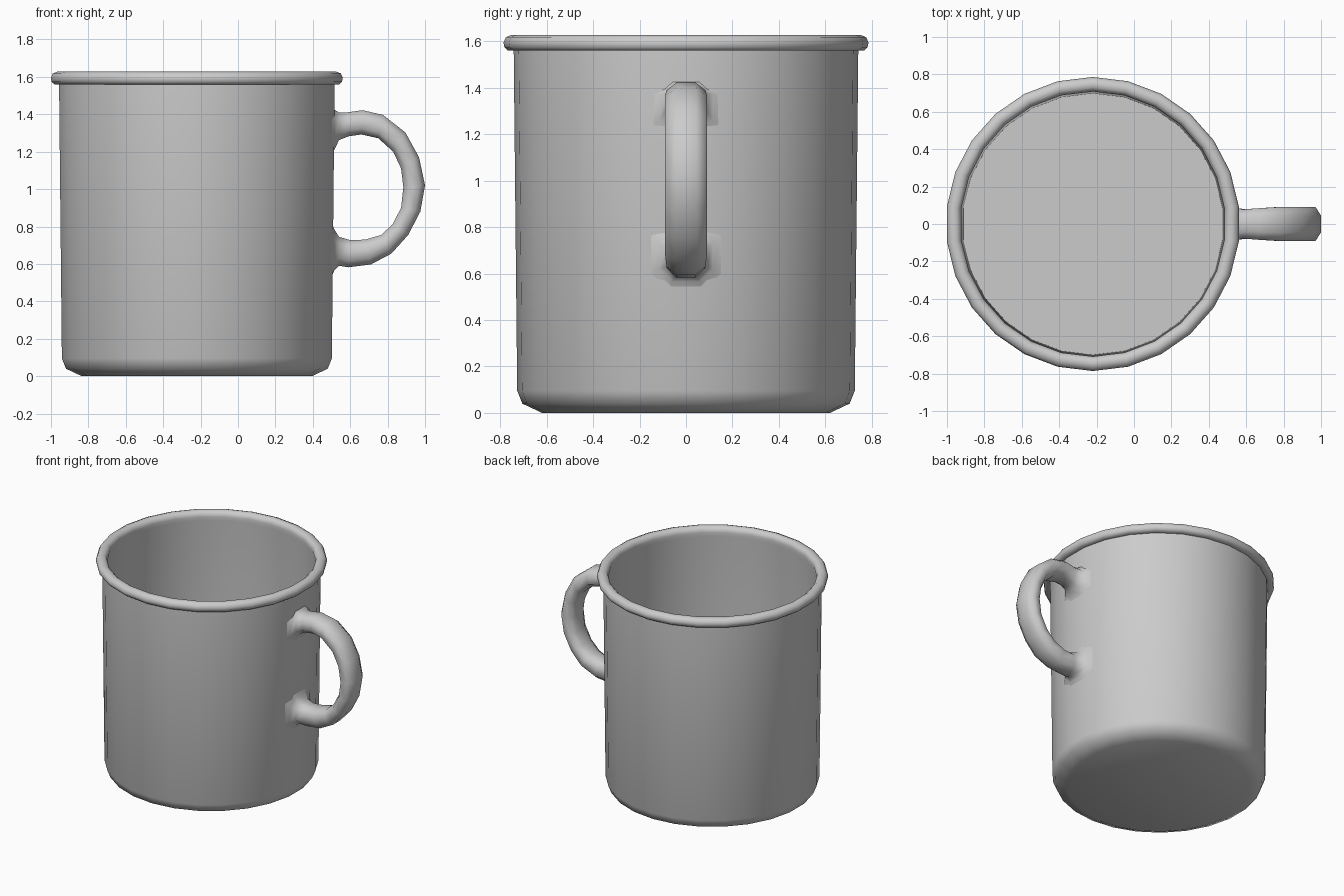
import bpy, bmesh, math
from mathutils import Vector

if "Cube" in bpy.data.objects:
    bpy.data.objects.remove(bpy.data.objects["Cube"])

SIDES = 26
CENTRE_X = -0.22


def skin_rings(name, rings):
    """Join equal-length vertex rings into a closed, capped, smooth mesh."""
    bm = bmesh.new()
    loops = [[bm.verts.new(p) for p in ring] for ring in rings]
    n = len(loops[0])
    for a, b in zip(loops, loops[1:]):
        for i in range(n):
            j = (i + 1) % n
            bm.faces.new((a[i], a[j], b[j], b[i]))
    bm.faces.new(loops[0])
    bm.faces.new(loops[-1])
    bmesh.ops.recalc_face_normals(bm, faces=bm.faces[:])
    mesh = bpy.data.meshes.new(name)
    bm.to_mesh(mesh)
    bm.free()
    obj = bpy.data.objects.new(name, mesh)
    bpy.context.collection.objects.link(obj)
    bpy.ops.object.select_all(action='DESELECT')
    obj.select_set(True)
    bpy.context.view_layer.objects.active = obj
    bpy.ops.object.shade_smooth_by_angle(angle=math.radians(60))
    return obj


def circle(r, z):
    return [(CENTRE_X + r * math.cos(t), r * math.sin(t), z)
            for t in (math.pi / 2 + 2 * math.pi * i / SIDES for i in range(SIDES))]


# Cup: outer wall, rolled rim, inner wall and floor as one lathe profile
profile = [(0.62, 0), (0.705, 0.04), (0.727, 0.095), (0.742, 1.56),
           (0.767, 1.56), (0.782, 1.574), (0.786, 1.595), (0.776, 1.618),
           (0.752, 1.628), (0.73, 1.625), (0.714, 1.612), (0.708, 1.59),
           (0.712, 1.56), (0.698, 0.05)]
skin_rings("cup_body", [circle(r, z) for r, z in profile])

# Handle: (outer x, z), (inner x, z), half width; flared where it meets the cup
stations = [
    ((0.495, 1.44), (0.495, 1.16), 0.15),
    ((0.515, 1.425), (0.515, 1.21), 0.115),
    ((0.54, 1.41), (0.54, 1.262), 0.088),
    ((0.58, 1.41), (0.59, 1.282), 0.078),
    ((0.665, 1.422), (0.66, 1.292), 0.084),
    ((0.775, 1.397), (0.75, 1.272), 0.09),
    ((0.895, 1.303), (0.83, 1.20), 0.09),
    ((0.968, 1.17), (0.872, 1.11), 0.09),
    ((1.0, 1.02), (0.884, 1.01), 0.09),
    ((0.975, 0.88), (0.872, 0.90), 0.09),
    ((0.91, 0.755), (0.825, 0.81), 0.09),
    ((0.82, 0.655), (0.765, 0.755), 0.09),
    ((0.71, 0.597), (0.68, 0.73), 0.084),
    ((0.59, 0.582), (0.60, 0.727), 0.078),
    ((0.54, 0.59), (0.54, 0.745), 0.088),
    ((0.515, 0.565), (0.515, 0.785), 0.115),
    ((0.495, 0.52), (0.495, 0.84), 0.15),
]
# Octagonal cross-section as (width, thickness) fractions
section = [(0.5, 1), (1, 0.5), (1, -0.5), (0.5, -1),
           (-0.5, -1), (-1, -0.5), (-1, 0.5), (-0.5, 1)]
rings = []
for outer, inner, half_width in stations:
    o, i = Vector((outer[0], 0, outer[1])), Vector((inner[0], 0, inner[1]))
    mid, half = (o + i) / 2, (o - i) / 2
    rings.append([mid + half * t + Vector((0, half_width * w, 0)) for w, t in section])
skin_rings("handle", rings)
